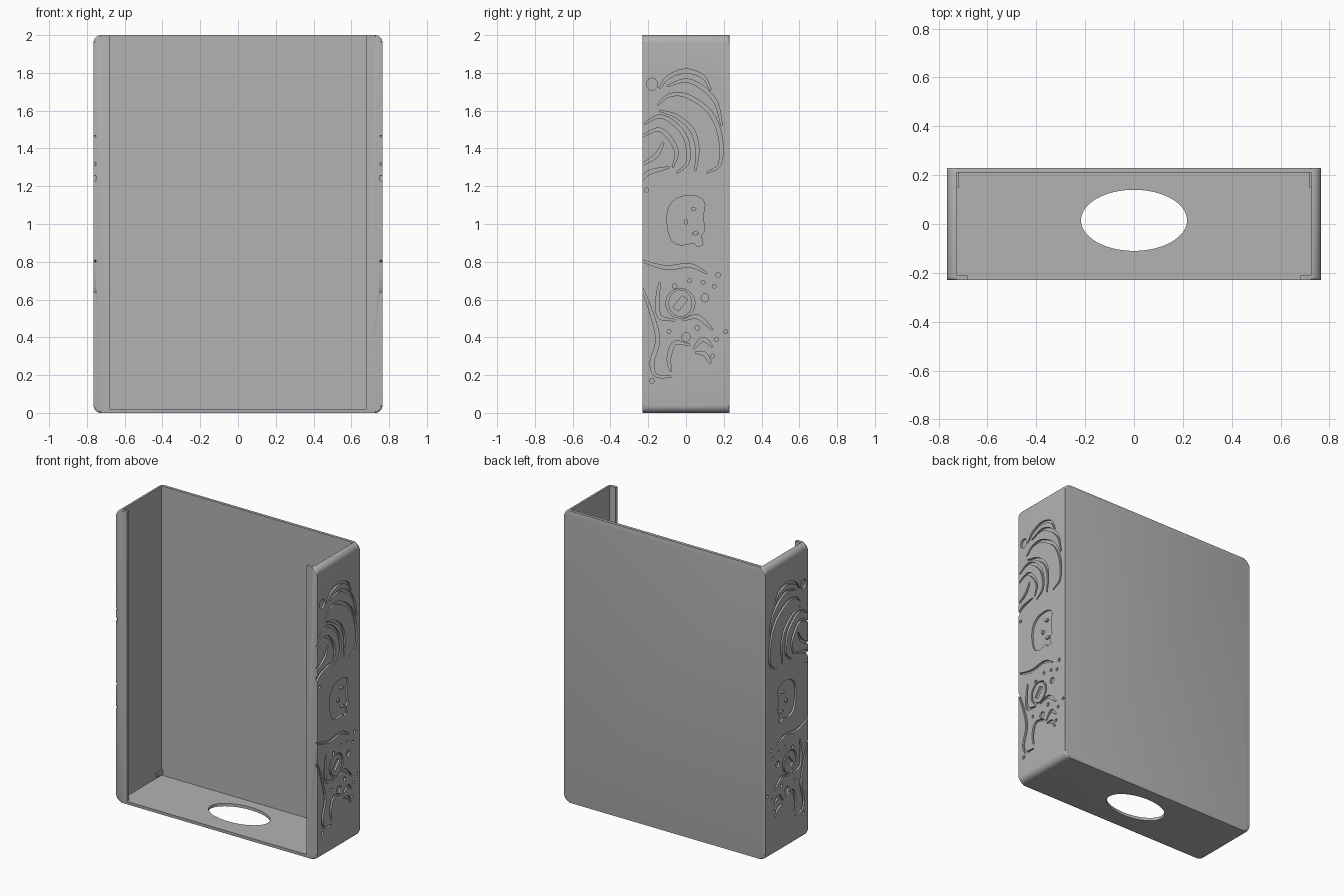
import bpy, bmesh, math
from mathutils import Vector

if "Cube" in bpy.data.objects:
    bpy.data.objects.remove(bpy.data.objects["Cube"], do_unlink=True)

HALF_W, HALF_D, HEIGHT = 0.765, 0.23, 2.0
WALL, SHEET, LIP = 0.04, 0.02, 0.085
CUT = 0.013  # engraving depth

grey = bpy.data.materials.new("plain grey")
grey.use_nodes = True
grey.diffuse_color = (0.45, 0.45, 0.45, 1)
grey.node_tree.nodes["Principled BSDF"].inputs["Base Color"].default_value = (0.45, 0.45, 0.45, 1)


def to_object(name, bm):
    bmesh.ops.recalc_face_normals(bm, faces=bm.faces)
    mesh = bpy.data.meshes.new(name)
    bm.to_mesh(mesh)
    bm.free()
    obj = bpy.data.objects.new(name, mesh)
    bpy.context.collection.objects.link(obj)
    mesh.materials.append(grey)
    return obj


def prism(bm, points, offset):
    """Extrude a closed outline of 3D points along an offset."""
    a = [bm.verts.new(p) for p in points]
    b = [bm.verts.new(Vector(p) + Vector(offset)) for p in points]
    bm.faces.new(a)
    bm.faces.new(b[::-1])
    for i in range(len(a)):
        j = (i + 1) % len(a)
        bm.faces.new((a[i], a[j], b[j], b[i]))


def box(bm, x, y, z):
    prism(bm, [(x[0], y[0], z[0]), (x[1], y[0], z[0]), (x[1], y[1], z[0]), (x[0], y[1], z[0])],
          (0, 0, z[1] - z[0]))


def oval(cy, cz, ry, rz, n=20):
    return [Vector((cy + ry * math.cos(math.tau * i / n), cz + rz * math.sin(math.tau * i / n)))
            for i in range(n)]


def smooth(pts, steps=6):
    """Catmull-Rom curve through points given in hundredths."""
    p = [Vector(q) / 100 for q in pts]
    p = [2 * p[0] - p[1]] + p + [2 * p[-1] - p[-2]]
    out = []
    for a, b, c, d in zip(p, p[1:], p[2:], p[3:]):
        for i in range(steps):
            t = i / steps
            out.append(0.5 * (2 * b + (c - a) * t + (2 * a - 5 * b + 4 * c - d) * t * t
                              + (3 * b - a - 3 * c + d) * t ** 3))
    return out + [p[-2]]


def ribbon(path, width):
    """Outline of a brush stroke that thins at both ends."""
    left, right = [], []
    last = len(path) - 1
    for i, p in enumerate(path):
        d = (path[min(i + 1, last)] - path[max(i - 1, 0)]).normalized()
        w = width * (0.35 + 0.65 * math.sin(math.pi * i / last)) / 2
        n = Vector((-d.y, d.x)) * w
        left.append(p + n)
        right.append(p - n)
    return left + right[::-1]


def subtract(target, cutter, self_cut=False):
    mod = target.modifiers.new("cut", 'BOOLEAN')
    mod.operation, mod.solver, mod.object = 'DIFFERENCE', 'EXACT', cutter
    mod.use_self = self_cut
    bpy.context.view_layer.objects.active = target
    bpy.ops.object.modifier_apply(modifier=mod.name)
    bpy.data.objects.remove(cutter, do_unlink=True)


# Case body: rounded front outline pulled through the depth, edges softened
bm = bmesh.new()
r = 0.04
outline = []
for cx, cz, start in ((1, HEIGHT - r, 0), (-1, HEIGHT - r, 1), (-1, r, 2), (1, r, 3)):
    for i in range(9):
        a = (start + i / 8) * math.pi / 2
        outline.append((cx * (HALF_W - r) + r * math.cos(a), -HALF_D, cz + r * math.sin(a)))
prism(bm, outline, (0, 2 * HALF_D, 0))
rims = [e for e in bm.edges if abs(e.verts[0].co.y - e.verts[1].co.y) < 0.001]
bmesh.ops.bevel(bm, geom=rims, offset=0.012, segments=3, profile=0.5, affect='EDGES')
case = to_object("case", bm)

# Hollow inside, open at the top
bm = bmesh.new()
inner = HALF_W - WALL
box(bm, (-inner, inner), (-HALF_D + SHEET, HALF_D - SHEET), (SHEET, HEIGHT + 1))
subtract(case, to_object("cavity", bm))

# Front opening between the two lips
bm = bmesh.new()
gap = HALF_W - LIP
box(bm, (-gap, gap), (-1, 0), (SHEET, HEIGHT + 1))
subtract(case, to_object("front_opening", bm))

# Oval hole in the floor
bm = bmesh.new()
prism(bm, [(p.x, p.y, -0.1) for p in oval(0, 0.015, 0.217, 0.125, 64)], (0, 0, 0.3))
subtract(case, to_object("floor_hole", bm))

# Engraved strokes as (depth, height) in hundredths
swirl = [
    [(-14, 172), (-9, 178), (0, 181), (9, 178), (13, 171)],
    [(-10, 173), (0, 176), (9, 172), (16, 164), (19, 152)],
    [(-15, 163), (-9, 168), (0, 168), (12, 160), (18, 147), (18, 132), (11, 127)],
    [(-14, 160), (-5, 157), (3, 150), (6, 140), (5, 128)],
    [(-22, 153), (-14, 157), (-6, 153), (0, 145), (1, 133), (-5, 127)],
    [(-24, 146), (-15, 150), (-9, 146), (-5, 138), (-7, 130)],
    [(-24, 131), (-16, 136), (-12, 143)],
    [(-25, 121), (-20, 127), (-9, 130)],
]
splash = [
    [(-25, 81), (-11, 77), (2, 78), (11, 74)],
    [(-25, 70), (-19, 55), (-15, 39), (-18, 27), (-16, 20), (-8, 19)],
    [(-8, 22), (-9, 29), (-6, 37), (2, 36)],
    [(-14, 69), (-15, 60), (-14, 51), (-6, 49)],
    [(-2, 49), (5, 51), (9, 49), (14, 44)],
    [(4, 34), (9, 39), (14, 35)],
    [(5, 32), (10, 31), (13, 26)],
]
drops = [(-18, 174, 3), (10, 61, 2), (15, 67, 1), (17, 73, 1.2), (16, 39, 1), (6, 45, 1.2),
         (-18, 17, 1.2), (14, 30, 1), (21, 43, 1), (0, 40, 2.2), (-21, 118, 1),
         (-6, 67, 1.2), (2, 70, 1), (-9, 43, 1), (9, 69, 1)]

shapes = [ribbon(smooth(s), 0.021) for s in swirl + splash]
shapes += [oval(y / 100, z / 100, k / 100, k / 90, 12) for y, z, k in drops]
# Ring of the splash, as two half strokes
for turn in (1, -1):
    arc = [Vector((-0.03 + turn * 0.07 * math.cos(a), 0.58 + turn * 0.075 * math.sin(a)))
           for a in (math.pi * i / 14 - 1.5 for i in range(15))]
    shapes.append(ribbon(arc, 0.014))
# Tilted tile inside the ring
shapes.append([Vector(p) / 100 for p in ((-7, 56), (-4, 54), (1, 60), (-2, 62))])
# Central badge recess with a ragged rear edge
shapes.append(smooth([(9, 113), (4, 115), (-4, 114), (-9, 109), (-10, 101), (-8, 92), (-3, 89), (4, 90)], 4)
              + [Vector(p) / 100 for p in ((6, 88), (9, 89), (8, 94), (10, 96), (9, 104), (10, 110))])

for sign in (1, -1):
    bm = bmesh.new()
    for shape in shapes:
        prism(bm, [(sign * (HALF_W - CUT), p.x, p.y) for p in shape], (sign * 0.05, 0, 0))
    subtract(case, to_object("engraving", bm), True)

bpy.ops.object.select_all(action='DESELECT')
case.select_set(True)
bpy.context.view_layer.objects.active = case
bpy.ops.object.shade_smooth_by_angle(angle=math.radians(35))

# Raised spots left standing in the badge, and stops at the back of the floor
for sign, side in ((1, "left"), (-1, "right")):
    bm = bmesh.new()
    for y, z, ry, rz in ((0, 101, 1, 1.5), (4, 108, 1.5, 1), (5, 95, 2, 1)):
        prism(bm, [(sign * (HALF_W - CUT - 0.002), p.x, p.y)
                   for p in oval(y / 100, z / 100, ry / 100, rz / 100, 12)], (sign * (CUT + 0.001), 0, 0))
    to_object(side + "_badge_spots", bm)
    bm = bmesh.new()
    box(bm, sorted((sign * (inner - 0.008), sign * (inner + 0.005))), (0.15, 0.215), (0.03, 0.06))
    to_object(side + "_floor_stop", bm)
